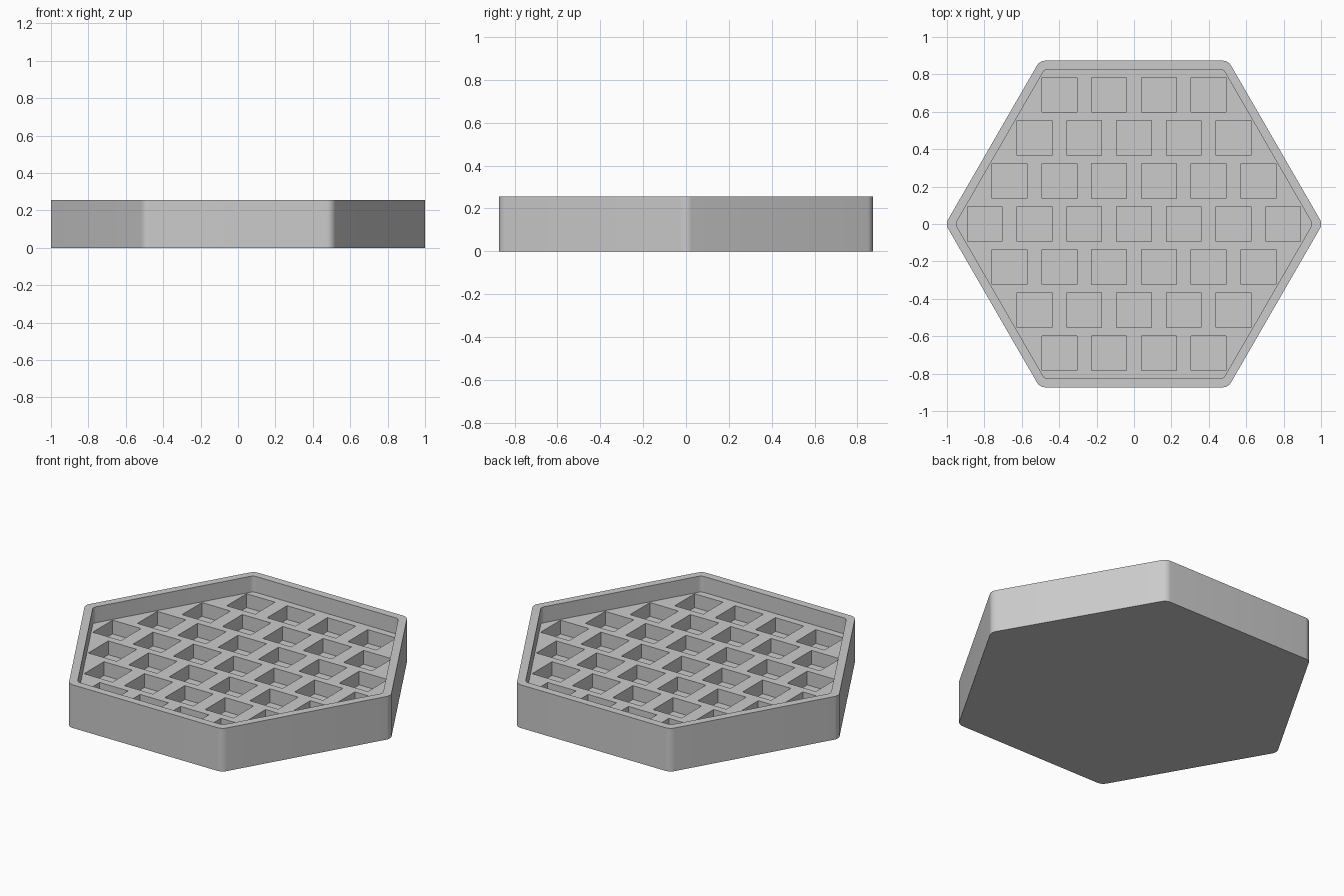
import bpy, bmesh, math
from mathutils import Vector

cube = bpy.data.objects.get("Cube")
if cube:
    bpy.data.objects.remove(cube, do_unlink=True)

HEIGHT, FLOOR, POCKET_BASE = 0.257, 0.162, 0.08
PITCH, POCKET = 0.266, 0.187

grey = bpy.data.materials.new("plain grey")
grey.use_nodes = True
grey.diffuse_color = (0.6, 0.6, 0.6, 1)
grey.node_tree.nodes["Principled BSDF"].inputs["Base Color"].default_value = (0.6, 0.6, 0.6, 1)


def rounded_hexagon(apothem, radius, steps=8):
    """Outline points of a hexagon with rounded corners, one tip on +x."""
    centre = (apothem - radius) / math.cos(math.pi / 6)
    points = []
    for corner in range(6):
        a = corner * math.pi / 3
        for i in range(steps + 1):
            b = a + math.pi / 3 * (i / steps - 0.5)
            points.append((centre * math.cos(a) + radius * math.cos(b),
                           centre * math.sin(a) + radius * math.sin(b)))
    return points


def add_prism(bm, outline, low, high):
    base = bm.faces.new([bm.verts.new((x, y, low)) for x, y in outline])
    top = bmesh.ops.extrude_face_region(bm, geom=[base])["geom"]
    bmesh.ops.translate(bm, vec=Vector((0, 0, high - low)),
                        verts=[v for v in top if isinstance(v, bmesh.types.BMVert)])


def make_object(name, bm):
    bmesh.ops.recalc_face_normals(bm, faces=bm.faces[:])
    mesh = bpy.data.meshes.new(name)
    bm.to_mesh(mesh)
    bm.free()
    mesh.materials.append(grey)
    obj = bpy.data.objects.new(name, mesh)
    bpy.context.collection.objects.link(obj)
    return obj


# Hexagonal tray body
bm = bmesh.new()
add_prism(bm, rounded_hexagon(0.873, 0.05), 0, HEIGHT)
tray = make_object("hexagonal_tray", bm)

# Recess inside the rim
bm = bmesh.new()
add_prism(bm, rounded_hexagon(0.827, 0.03), FLOOR, HEIGHT + 0.1)
recess = make_object("recess_cutter", bm)

# Square pockets in staggered rows
bm = bmesh.new()
h = POCKET / 2
for row in range(-3, 4):
    count = 7 - abs(row)
    y = row * PITCH * math.cos(math.pi / 6)
    for i in range(count):
        x = (i - (count - 1) / 2) * PITCH
        add_prism(bm, [(x - h, y - h), (x + h, y - h), (x + h, y + h), (x - h, y + h)],
                  POCKET_BASE, FLOOR + 0.05)
pockets = make_object("pocket_cutter", bm)

# Cut the tray, then discard the cutters
bpy.context.view_layer.objects.active = tray
for cutter in (recess, pockets):
    cutter.hide_render = True
    cut = tray.modifiers.new(cutter.name, "BOOLEAN")
    cut.operation, cut.solver, cut.object = "DIFFERENCE", "EXACT", cutter
    bpy.ops.object.modifier_apply(modifier=cut.name)
    bpy.data.objects.remove(cutter, do_unlink=True)

# Smooth the rounded corners, keep edges crisp
bpy.ops.object.select_all(action="DESELECT")
tray.select_set(True)
bpy.ops.object.shade_smooth_by_angle(angle=math.radians(30))
